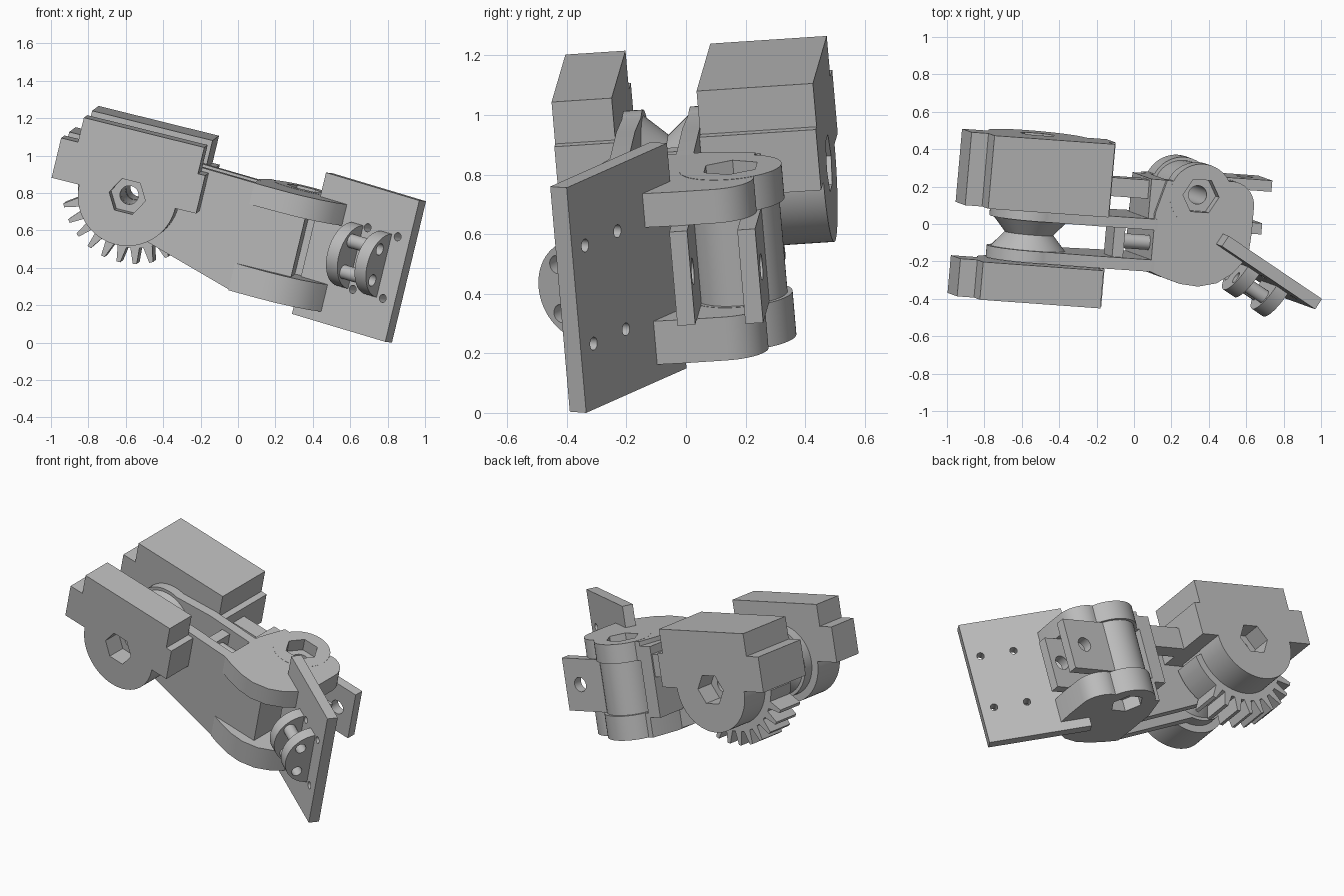
import bpy, bmesh, math
from mathutils import Matrix, Vector

if "Cube" in bpy.data.objects:
    bpy.data.objects.remove(bpy.data.objects["Cube"])

grey = bpy.data.materials.new("plain grey")
grey.use_nodes = True
grey.diffuse_color = (0.5, 0.5, 0.5, 1)
grey.node_tree.nodes["Principled BSDF"].inputs["Base Color"].default_value = (0.5, 0.5, 0.5, 1)

# Arm frame: x along the arm, y along the first pivot, z along the second pivot
u = Vector((0.97, -0.07, -0.24)).normalized()
w = Vector((0.24, -0.085, 0.97))
w = (w - u * w.dot(u)).normalized()
v = w.cross(u)
ARM = Matrix.Translation((-0.557, 0, 0.807)) @ Matrix((u, v, w)).transposed().to_4x4()
TIP = ARM @ Matrix.Translation((1.282, -0.114, -0.041)) @ Matrix.Rotation(math.radians(-29), 4, 'Z')

PLACE = {'x': lambda a, b, h: (h, a, b),
         'y': lambda a, b, h: (a, h, b),
         'z': lambda a, b, h: (a, b, h)}


def arc(r, start, end, n=40, c=(0, 0)):
    steps = [math.radians(start + (end - start) * i / n) for i in range(n + 1)]
    return [(c[0] + r * math.cos(t), c[1] + r * math.sin(t)) for t in steps]


def ring(r, c=(0, 0), n=48):
    return arc(r, 0, 360 - 360 / n, n - 1, c)


def loft(name, low, high, lo, hi, axis='y', frame=ARM):
    """Solid between two matching outlines."""
    bm = bmesh.new()
    bottom = [bm.verts.new(PLACE[axis](a, b, lo)) for a, b in low]
    top = [bm.verts.new(PLACE[axis](a, b, hi)) for a, b in high]
    bm.faces.new(bottom)
    bm.faces.new(top)
    n = len(bottom)
    for i in range(n):
        j = (i + 1) % n
        bm.faces.new((bottom[i], bottom[j], top[j], top[i]))
    bmesh.ops.recalc_face_normals(bm, faces=bm.faces)
    bm.transform(frame)
    mesh = bpy.data.meshes.new(name)
    bm.to_mesh(mesh)
    bm.free()
    mesh.materials.append(grey)
    ob = bpy.data.objects.new(name, mesh)
    bpy.context.collection.objects.link(ob)
    return ob


def prism(name, pts, lo, hi, axis='y', frame=ARM):
    return loft(name, pts, pts, lo, hi, axis, frame)


def box(name, x, y, z, frame=ARM):
    pts = [(x[0], y[0]), (x[1], y[0]), (x[1], y[1]), (x[0], y[1])]
    return prism(name, pts, z[0], z[1], 'z', frame)


def cut(parts, pts, lo, hi, axis='y', frame=ARM):
    cutter = prism("cutter", pts, lo, hi, axis, frame)
    for ob in parts:
        mod = ob.modifiers.new("cut", 'BOOLEAN')
        mod.operation = 'DIFFERENCE'
        mod.solver = 'EXACT'
        mod.object = cutter
        bpy.context.view_layer.objects.active = ob
        bpy.ops.object.modifier_apply(modifier=mod.name)
    bpy.data.objects.remove(cutter)


# Housings on either side of the first pivot
def housing_top(height):
    return [(0.38, 0), (0.38, 0.21), (0.34, 0.21), (0.34, height),
            (-0.325, height), (-0.325, 0.22), (-0.418, 0.22), (-0.418, 0)]


round_base = arc(0.265, 180, 360)
front_housing = prism("front_housing", housing_top(0.355) + round_base, -0.4, -0.197)
back_housing = prism("back_housing", housing_top(0.36) + round_base, 0.295, 0.483)
back_housing_inner = prism("back_housing_inner", housing_top(0.36), 0.09, 0.295)

# Sector gear
gear_pts = []
PITCH = 360 / 28
for i in range(28):
    deg = i * PITCH
    if 200 < deg < 310:
        for r, off in ((0.31, -4.5), (0.395, -1.5), (0.395, 1.5), (0.31, 4.5)):
            gear_pts += arc(r, deg + off, deg + off, 1)[:1]
    else:
        gear_pts += arc(0.31 if deg > 180 else 0.26, deg - 5, deg + 5, 2)
sector_gear = prism("sector_gear", gear_pts, 0.11, 0.294)

# Arm side plates with the grooved pulley between
side = arc(0.22, 75, 290) + [(0.63, -0.37), (0.7, -0.375), (0.7, 0.215), (0.32, 0.23)]
front_arm = prism("front_arm_plate", side, -0.194, -0.13)
back_arm = prism("back_arm_plate", side, 0.03, 0.089)
pulleys = [loft("pulley_front", ring(0.2), ring(0.13), -0.13, -0.05),
           loft("pulley_back", ring(0.13), ring(0.2), -0.05, 0.03)]

# Pivot bore and hexagon sockets
cut([front_housing, back_housing, back_housing_inner, sector_gear,
     front_arm, back_arm] + pulleys, ring(0.05, n=24), -0.6, 0.6)
cut([front_housing], ring(0.1, n=6), -0.5, -0.28)
cut([back_housing], ring(0.1, n=6), 0.36, 0.6)

# Cross pieces of the arm
box("arm_spacer", (0.42, 0.48), (-0.13, 0.03), (0.0, 0.19))
prism("spacer_pin", ring(0.04, (-0.045, 0.12), 24), 0.48, 0.66, 'x')
box("knuckle_web", (0.63, 0.94), (-0.194, 0.05), (-0.37, 0.21))
box("knuckle_back_wall", (0.6, 0.69), (0.08, 0.3), (-0.25, 0.19))
box("gear_link", (0.25, 0.65), (0.19, 0.29), (0.0, 0.14))

# Knuckle lugs: flared plate plus hinge boss, upper and lower
HINGE = (0.872, 0.23)
flare = ([(0.63, -0.194), (0.7, -0.22), (0.8, -0.248), (0.9, -0.255), (1.0, -0.23),
          (1.08, -0.175), (1.16, -0.075), (1.168, 0.05)]
         + arc(0.13, 0, 90, 12, (1.038, 0.19)) + [(0.9, 0.3), (0.68, 0.3), (0.63, 0.12)])
lugs = []
for name, lo, hi in (("upper", 0.1, 0.217), ("lower", -0.375, -0.225)):
    lugs.append(prism(name + "_lug", flare, lo, hi, 'z'))
    lugs.append(prism(name + "_hinge_boss", ring(0.172, HINGE), lo, hi + 0.001, 'z'))
barrel = prism("hinge_barrel", ring(0.155, HINGE), -0.225, 0.1, 'z')
cut(lugs, ring(0.1, HINGE, 6), 0.14, 0.5, 'z')
cut(lugs, ring(0.1, HINGE, 6), -0.6, -0.3, 'z')
cut(lugs + [barrel], ring(0.05, HINGE, 24), -0.6, 0.5, 'z')

# Hinge tabs with pin holes
tabs = [box("hinge_tab", (0.9, end), (y, y + 0.06), (-0.225, 0.1))
        for y, end in ((0.04, 1.25), (0.272, 1.285))]
cut(tabs, ring(0.045, (1.17, -0.06), 24), -0.1, 0.6)

# Fingertip plate with four screw holes
plate = box("fingertip_plate", (-0.31, 0.31), (-0.066, 0), (-0.39, 0.39), TIP)
for a in (0.03, 0.23):
    for z in (-0.17, 0.17):
        cut([plate], ring(0.022, (a, z), 20), -0.2, 0.1, 'y', TIP)

# Round ears on the plate, joined by two pins
ear = arc(0.175, 90, 270, 32, (-0.055, 0)) + [(-0.05, -0.175), (-0.05, 0.175)]
ears = [prism("plate_ear", ear, a, a + 0.075, 'x', TIP) for a in (-0.075, 0.115)]
for z in (-0.085, 0.085):
    cut(ears, ring(0.032, (-0.145, z), 24), -0.2, 0.4, 'x', TIP)
    prism("ear_pin", ring(0.038, (-0.145, z), 24), -0.005, 0.12, 'x', TIP)

# Smooth the round walls, keep edges crisp
bpy.ops.object.select_all(action='DESELECT')
for ob in bpy.context.collection.objects:
    if ob.type == 'MESH':
        ob.select_set(True)
        bpy.context.view_layer.objects.active = ob
bpy.ops.object.shade_smooth_by_angle(angle=math.radians(25))
